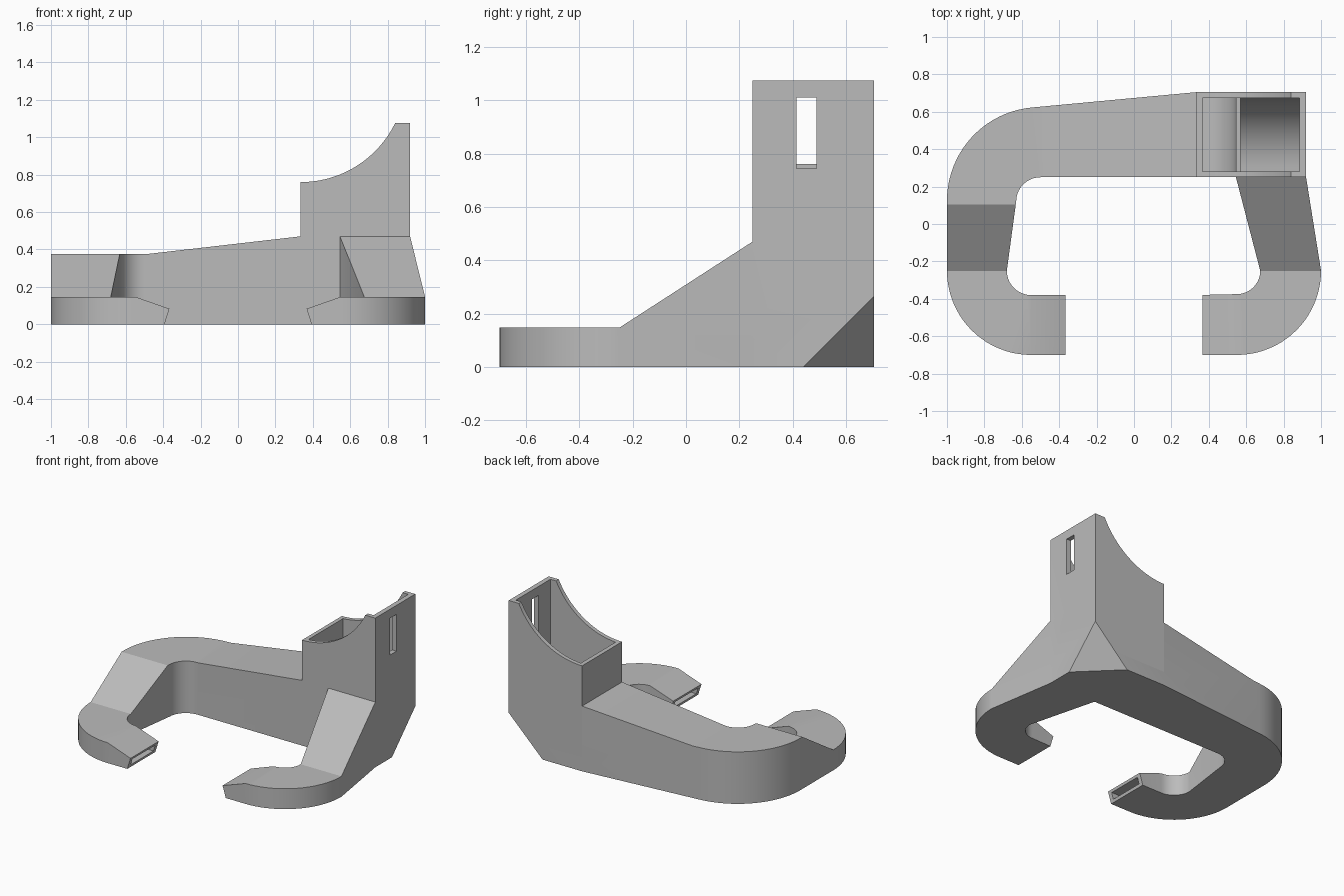
import bpy, bmesh, math
from mathutils import Vector

if "Cube" in bpy.data.objects:
    bpy.data.objects.remove(bpy.data.objects["Cube"], do_unlink=True)

grey = bpy.data.materials.new("plain_grey")
grey.use_nodes = True
GREY = (0.5, 0.5, 0.5, 1)
grey.diffuse_color = GREY
grey.node_tree.nodes["Principled BSDF"].inputs["Base Color"].default_value = GREY


def arc(cx, cy, r, a0, a1, n=20):
    """Points on a circular arc, angles in degrees."""
    steps = [math.radians(a0 + (a1 - a0) * i / n) for i in range(n + 1)]
    return [(cx + r * math.cos(a), cy + r * math.sin(a)) for a in steps]


def prism(name, pts, axis, lo, hi):
    """Extrude a closed 2D profile along one axis."""
    place = {"x": lambda p, t: (t, p[0], p[1]),
             "y": lambda p, t: (p[0], t, p[1]),
             "z": lambda p, t: (p[0], p[1], t)}[axis]
    bm = bmesh.new()
    face = bm.faces.new([bm.verts.new(place(p, lo)) for p in pts])
    new = bmesh.ops.extrude_face_region(bm, geom=[face])["geom"]
    shift = Vector(place((0, 0), hi - lo))
    bmesh.ops.translate(bm, vec=shift, verts=[v for v in new if isinstance(v, bmesh.types.BMVert)])
    bmesh.ops.recalc_face_normals(bm, faces=bm.faces)
    mesh = bpy.data.meshes.new(name)
    bm.to_mesh(mesh)
    bm.free()
    obj = bpy.data.objects.new(name, mesh)
    bpy.context.collection.objects.link(obj)
    obj.data.materials.append(grey)
    return obj


def rect(a0, a1, b0, b1):
    return [(a0, b0), (a1, b0), (a1, b1), (a0, b1)]


def combine(obj, other, operation):
    """Apply a boolean and discard the second solid."""
    mod = obj.modifiers.new("cut", "BOOLEAN")
    mod.operation, mod.object, mod.solver = operation, other, "EXACT"
    bpy.context.view_layer.update()
    mesh = bpy.data.meshes.new_from_object(obj.evaluated_get(bpy.context.evaluated_depsgraph_get()))
    obj.modifiers.clear()
    obj.data = mesh
    bpy.data.objects.remove(other, do_unlink=True)


# Plan outline of the open ring, counter-clockwise from the left tip
outline = ([(0.33, -0.70)] + arc(0.55, -0.25, 0.45, -90, 0)
           + [(0.92, 0.25), (0.92, 0.705), (0.335, 0.705)]
           + arc(-0.5, 0.125, 0.5, 95, 180)
           + arc(-0.55, -0.25, 0.45, 180, 270)
           + [(-0.33, -0.70), (-0.33, -0.38)]
           + arc(-0.55, -0.25, 0.13, 270, 180, 10)
           + arc(-0.5, 0.12, 0.13, 180, 90, 10)
           + [(0.545, 0.25)]
           + arc(0.55, -0.25, 0.125, 0, -90, 10) + [(0.33, -0.38)])
body = prism("clamp_body", outline, "z", 0, 0.6)

# Height profiles: low arms, ramps, and a back bar rising towards the tower
side = [(-0.9, -0.1), (0.9, -0.1), (0.9, 0.47), (0.25, 0.47), (-0.25, 0.147), (-0.9, 0.147)]
combine(body, prism("side_profile", side, "x", -1.2, 1.2), "INTERSECT")
front = [(-1.2, -0.1), (1.2, -0.1), (1.2, 0.47), (0.335, 0.47), (-0.49, 0.375), (-1.2, 0.375)]
combine(body, prism("front_profile", front, "y", -0.9, 0.9), "INTERSECT")

# Tapered tips with a slot in each end
tip = [(0.55, 0.147), (0.367, 0.083), (0.393, 0), (0.393, -0.05), (0.3, -0.05), (0.3, 0.25), (0.56, 0.25)]
for s in (-1, 1):
    combine(body, prism("tip_cutter", [(s * x, z) for x, z in tip], "y", -0.8, -0.3), "DIFFERENCE")
    slot = rect(s * 0.3, s * 0.6, 0.02, 0.065)
    combine(body, prism("slot_cutter", slot, "y", -0.67, -0.41), "DIFFERENCE")

# Tower with a scooped top
scoop = arc(0.335, 1.322, 0.562, -90, -26, 24)
tower = [(0.92, 0.1), (0.92, 1.075)] + [(0.84, 1.075)] + scoop[-2::-1] + [(0.335, 0.1)]
combine(body, prism("tower", tower, "y", 0.25, 0.705), "UNION")

# Two wells with curved floors, joined above a thin divider
combine(body, prism("pocket", rect(0.365, 0.885, 0.46, 1.3), "y", 0.28, 0.675), "DIFFERENCE")
small = [(0.365, 0.6), (0.545, 0.6)] + arc(0.365, 0.42, 0.18, 0, -90, 12)
combine(body, prism("small_well", small, "y", 0.28, 0.675), "DIFFERENCE")
large = [(0.28, 0.6), (0.675, 0.6)] + arc(0.28, 0.44, 0.395, 0, -90, 16)
combine(body, prism("large_well", large, "x", 0.57, 0.885), "DIFFERENCE")

# Window through the outer wall
combine(body, prism("window", rect(0.415, 0.49, 0.745, 1.01), "x", 0.8, 1.0), "DIFFERENCE")

# Slanted cut under the rear corner
bm = bmesh.new()
bm.from_mesh(body.data)
a, b, c = Vector((0.92, 0.705, 0.265)), Vector((0.92, 0.44, 0)), Vector((0.65, 0.705, 0))
normal = (b - a).cross(c - a).normalized()
if normal.x < 0:
    normal.negate()
cut = bmesh.ops.bisect_plane(bm, geom=bm.verts[:] + bm.edges[:] + bm.faces[:],
                             plane_co=a, plane_no=normal, clear_outer=True)
rim = [e for e in bm.edges if e.is_boundary]
bmesh.ops.holes_fill(bm, edges=rim, sides=0)
bmesh.ops.recalc_face_normals(bm, faces=bm.faces)
bm.to_mesh(body.data)
bm.free()

bpy.ops.object.select_all(action="DESELECT")
body.select_set(True)
bpy.context.view_layer.objects.active = body
bpy.ops.object.shade_smooth_by_angle(angle=math.radians(20))
